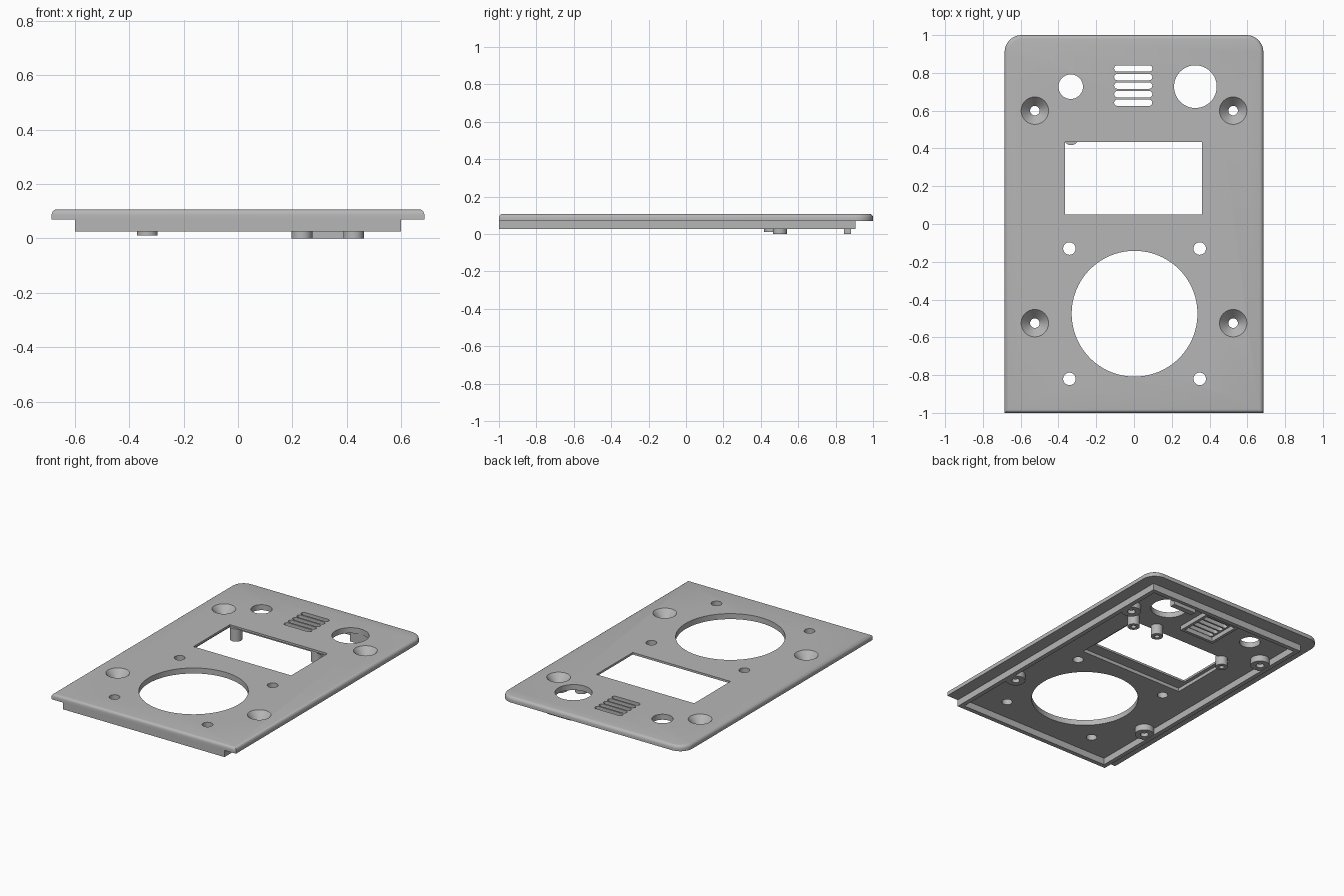
import bpy, bmesh, math
from mathutils import Matrix

old = bpy.data.objects.get("Cube")
if old:
    bpy.data.objects.remove(old, do_unlink=True)

grey = bpy.data.materials.new("plain grey")
grey.use_nodes = True
COLOUR = (0.47, 0.47, 0.47, 1)
grey.diffuse_color = COLOUR
grey.node_tree.nodes["Principled BSDF"].inputs["Base Color"].default_value = COLOUR

TOP, UNDER, LIP = 0.107, 0.07, 0.025
parts = []


def finish(name, bm):
    mesh = bpy.data.meshes.new(name)
    bmesh.ops.recalc_face_normals(bm, faces=bm.faces)
    bm.to_mesh(mesh)
    bm.free()
    mesh.materials.append(grey)
    ob = bpy.data.objects.new(name, mesh)
    bpy.context.collection.objects.link(ob)
    parts.append(ob)
    return ob


def box(name, x0, x1, y0, y1, z0, z1):
    bm = bmesh.new()
    mat = Matrix.Translation(((x0 + x1) / 2, (y0 + y1) / 2, (z0 + z1) / 2))
    bmesh.ops.create_cube(bm, size=1, matrix=mat @ Matrix.Diagonal((x1 - x0, y1 - y0, z1 - z0, 1)))
    return finish(name, bm)


def cone(name, x, y, r0, r1, z0, z1, n=48):
    bm = bmesh.new()
    bmesh.ops.create_cone(bm, cap_ends=True, segments=n, radius1=r0, radius2=r1,
                          depth=z1 - z0, matrix=Matrix.Translation((x, y, (z0 + z1) / 2)))
    return finish(name, bm)


def prism(name, outline, z0, z1):
    bm = bmesh.new()
    face = bm.faces.new([bm.verts.new((x, y, z0)) for x, y in outline])
    new = bmesh.ops.extrude_face_region(bm, geom=[face])["geom"]
    bmesh.ops.translate(bm, verts=[g for g in new if isinstance(g, bmesh.types.BMVert)],
                        vec=(0, 0, z1 - z0))
    return finish(name, bm)


def arc(cx, cy, r, start, end, n=10):
    return [(cx + r * math.cos(math.radians(start + (end - start) * i / n)),
             cy + r * math.sin(math.radians(start + (end - start) * i / n))) for i in range(n + 1)]


def boolean(target, tool, operation="DIFFERENCE", keep=False):
    mod = target.modifiers.new("cut", "BOOLEAN")
    mod.operation, mod.solver, mod.object = operation, "EXACT", tool
    bpy.context.view_layer.objects.active = target
    bpy.ops.object.modifier_apply(modifier=mod.name)
    if not keep:
        parts.remove(tool)
        bpy.data.objects.remove(tool, do_unlink=True)


# Face plate: rounded back corners, square front corners, softened top edge
W, R = 0.685, 0.09
outline = [(-W, -1), (W, -1)] + arc(W - R, 1 - R, R, 0, 90) + arc(R - W, 1 - R, R, 90, 180)
plate = prism("face_plate", outline, UNDER, TOP)
bm = bmesh.new()
bm.from_mesh(plate.data)
rim = [e for e in bm.edges if all(v.co.z > TOP - 0.001 for v in e.verts)]
bmesh.ops.bevel(bm, geom=rim, offset=0.02, segments=4, profile=0.5, affect="EDGES")
bm.to_mesh(plate.data)
bm.free()

# Pocket and opening for the display
boolean(plate, box("pocket", -0.39, 0.39, -0.03, 0.465, 0, 0.093))
boolean(plate, box("window", -0.365, 0.36, 0.05, 0.435, 0, 0.2))

# Round openings
holes = [(0.003, -0.475, 0.333), (-0.335, 0.727, 0.065), (0.325, 0.727, 0.113)]
holes += [(0.003 + sx * 0.345, y, 0.033) for sx in (-1, 1) for y in (-0.13, -0.82)]
for x, y, r in holes:
    boolean(plate, cone("hole", x, y, r, r, 0, 0.2, 96 if r > 0.1 else 40))

# Grille slots with rounded ends
for i in range(5):
    y = 0.642 + 0.0453 * i
    slot = arc(0.08, y, 0.017, -90, 90) + arc(-0.088, y, 0.017, 90, 270)
    boolean(plate, prism("slot", slot, 0, 0.2))

# Frame under the grille
grille_frame = box("grille_frame", -0.135, 0.127, 0.602, 0.862, 0.04, UNDER + 0.005)
boolean(grille_frame, box("inside", -0.115, 0.107, 0.622, 0.842, 0, 0.2))

# Lip around the underside
lip = box("lip", -0.6, 0.6, -1, 0.905, LIP, UNDER + 0.005)
boolean(lip, box("inside", -0.57, 0.57, -0.97, 0.875, 0, 0.2))

# Countersunk screw bosses
for side, x in (("right", -0.525), ("left", 0.525)):
    for end, y in (("front", -0.525), ("back", 0.6)):
        boss = cone(f"screw_boss_{end}_{side}", x, y, 0.06, 0.06, LIP + 0.003, UNDER + 0.005)
        sink = cone("sink", x, y, 0.025, 0.073, 0.052, TOP + 0.0005)
        bore = cone("bore", x, y, 0.025, 0.025, 0, 0.06)
        boolean(sink, bore, "UNION")
        boolean(plate, sink, keep=True)
        boolean(boss, sink)

# Hollow mounting posts
for name, x, y, low in (("post_outer", 0.425, 0.502, 0), ("post_inner", 0.235, 0.502, 0),
                        ("post_display", -0.333, 0.455, 0.011)):
    post = cone(name, x, y, 0.038, 0.038, low, 0.096, 32)
    boolean(post, cone("bore", x, y, 0.016, 0.016, low - 0.02, 0.06, 24))

# Stop rib behind the large round opening
box("stop_rib", 0.24, 0.41, 0.845, 0.882, 0, UNDER + 0.005)

# Smooth curved surfaces, keep hard edges
bpy.ops.object.select_all(action="DESELECT")
for ob in parts:
    ob.select_set(True)
bpy.context.view_layer.objects.active = plate
bpy.ops.object.shade_smooth_by_angle(angle=math.radians(30))
